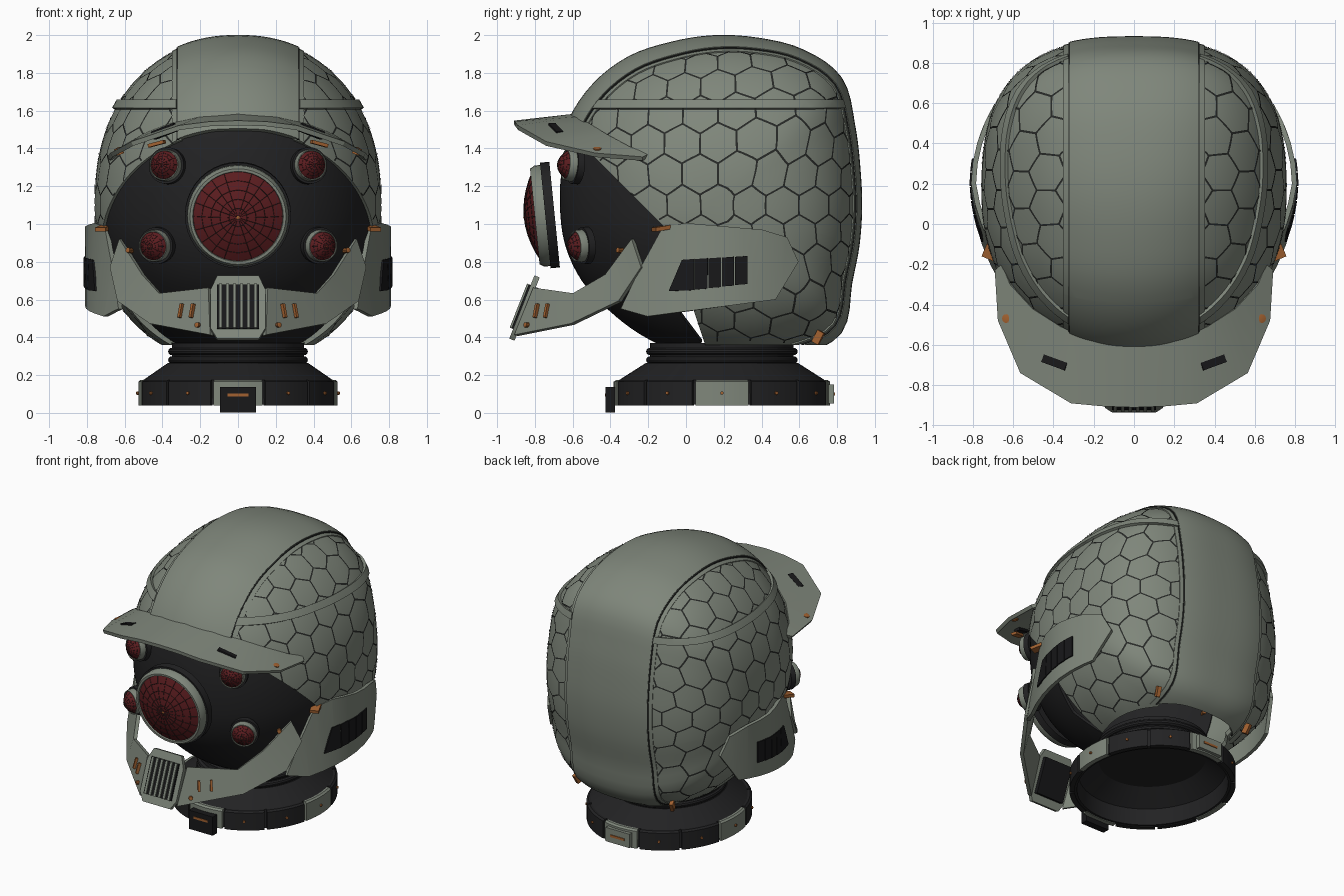
import bpy, bmesh, math
from mathutils import Vector, Matrix, Euler

if "Cube" in bpy.data.objects:
    bpy.data.objects.remove(bpy.data.objects["Cube"])


def material(name, *rgb):
    m = bpy.data.materials.new(name)
    m.use_nodes = True
    m.diffuse_color = (*rgb, 1)
    m.node_tree.nodes["Principled BSDF"].inputs["Base Color"].default_value = (*rgb, 1)
    return m


GREY = material("sage_grey", .213, .241, .198)
DARK = material("charcoal", .016, .016, .017)
BLACK = material("vent_black", .009, .009, .01)
RED = material("lens_red", .105, .012, .014)
COPPER = material("copper", .36, .12, .03)
GROOVE = material("groove_grey", .02, .022, .02)
parts = []


def finish(name, bm, mat, thick=0, mirror=False, offset=0.0):
    mesh = bpy.data.meshes.new(name)
    bm.to_mesh(mesh)
    bm.free()
    mesh.materials.append(mat)
    ob = bpy.data.objects.new(name, mesh)
    bpy.context.collection.objects.link(ob)
    if mirror:
        ob.modifiers.new("mirror", "MIRROR").merge_threshold = .001
    if thick:
        mod = ob.modifiers.new("thickness", "SOLIDIFY")
        mod.thickness, mod.offset = thick, offset
    parts.append(ob)
    return ob


def box(name, mat, loc, size, rot=(0, 0, 0), mirror=False):
    bm = bmesh.new()
    bmesh.ops.create_cube(bm, size=1)
    bm.transform(Matrix.LocRotScale(Vector(loc), Euler(rot), Vector(size)))
    return finish(name, bm, mat, mirror=mirror)


def lathe(name, mat, profile, loc, normal=(0, 0, 1), segs=32, mirror=False, sy=1):
    # Revolve (radius, height) points about an axis placed at loc
    bm = bmesh.new()
    vs = [bm.verts.new((r, 0, h)) for r, h in profile]
    es = [bm.edges.new(p) for p in zip(vs, vs[1:])]
    bmesh.ops.spin(bm, geom=vs + es, axis=(0, 0, 1), cent=(0, 0, 0),
                   angle=math.tau, steps=segs, use_duplicate=False)
    bmesh.ops.remove_doubles(bm, verts=bm.verts, dist=.0005)
    bmesh.ops.recalc_face_normals(bm, faces=bm.faces)
    quat = Vector(normal).to_track_quat("Z", "Y")
    bm.transform(Matrix.LocRotScale(Vector(loc), quat, Vector((1, sy, 1))))
    return finish(name, bm, mat, mirror=mirror)


def sheet(name, mat, row_a, row_b, thick):
    # Mirrored plate of quads between two edges
    bm = bmesh.new()
    a, b = ([bm.verts.new(p) for p in row] for row in (row_a, row_b))
    for i in range(len(a) - 1):
        bm.faces.new((a[i], a[i + 1], b[i + 1], b[i]))
    bmesh.ops.recalc_face_normals(bm, faces=bm.faces)
    return finish(name, bm, mat, thick, True)


# Head form: side profile radii every 15 degrees, from the front going up
RADII = [.85, .865, .895, .91, .91, .895, .9, .917, .95, .955, .86, .8,
         .783, .797, .842, .955, .92, .88, .84, .83, .82, .82, .84, .85]
CENTRE, WIDTH, MEAN = Vector((0, .15, 1.1)), .772, .85


def radius(theta):
    t = math.degrees(theta) / 15 % 24
    i, f = int(t), t % 1
    a, b, c, d = (RADII[(i + k) % 24] for k in (-1, 0, 1, 2))
    return b + f * (c - a + f * (2 * a - 5 * b + 4 * c - d + f * (3 * (b - c) + d - a))) / 2


def head_point(psi, theta, k=1.0):
    # Round at the front and top, squarer at the back
    front = math.cos(theta)
    power = 2.18 - .33 * front + .2 * front * front
    c, s = math.cos(psi), math.sin(psi)
    t = (abs(c / WIDTH) ** power + abs(s / MEAN) ** power) ** (-1 / power)
    r = t * s / MEAN * radius(theta)
    return CENTRE + k * Vector((t * c, -r * front, r * math.sin(theta)))


def in_opening(p):
    below_brow = p.z < 1.5 - .41 * (p.y + .63)
    ahead = p.y + p.z < .87 and p.y < -.1 + .33 * (.97 - p.z)
    return below_brow and ahead


def skin(name, mat, k, keep, cuts, thick):
    # Patch of the head form, trimmed by planes and a rule
    bm = bmesh.new()
    n, m = 96, 64
    rings = [[bm.verts.new(head_point(math.pi * j / m, math.tau * i / n, k)) for i in range(n)]
             for j in range(1, m)]
    for a, b in zip(rings, rings[1:]):
        for i in range(n):
            bm.faces.new((a[i], a[i - 1], b[i - 1], b[i]))
    bm.faces.new(rings[0])
    bm.faces.new(rings[-1])
    bmesh.ops.recalc_face_normals(bm, faces=bm.faces)
    for co, no in cuts:
        bmesh.ops.bisect_plane(bm, geom=bm.verts[:] + bm.edges[:] + bm.faces[:],
                               plane_co=co, plane_no=no)
    gone = [f for f in bm.faces if not keep(f.calc_center_median())]
    bmesh.ops.delete(bm, geom=gone, context="FACES")
    return finish(name, bm, mat, thick, offset=-1)


def at_x(*xs):
    return [((s * x, 0, 0), (1, 0, 0)) for x in xs for s in (-1, 1)]


def at_z(*zs):
    return [((0, 0, z), (0, 0, 1)) for z in zs]


FACE = [((0, -.63, 1.5), (0, .41, 1)), ((0, -.1, .97), (0, 1, 1)),
        ((0, -.1, .97), (0, 1, .33))] + at_z(.36)
solid = lambda p: p.z > .36 and not in_opening(p)
skin("side_shells", GREY, .982, lambda p: solid(p) and abs(p.x) > .3, FACE + at_x(.3), .03)
skin("centre_band", GREY, 1, lambda p: solid(p) and abs(p.x) < .32, FACE + at_x(.32), .04)
skin("band_seams", GROOVE, .996, lambda p: solid(p) and .315 < abs(p.x) < .326,
     FACE + at_x(.315, .326), .02)
skin("panel_rims", GREY, .99, lambda p: solid(p) and .326 < abs(p.x) < .35,
     FACE + at_x(.326, .35), .02)
skin("side_ridges", GREY, 1.003, lambda p: abs(p.x) > .328 and 1.615 < p.z < 1.66,
     at_x(.328) + at_z(1.615, 1.66), .03)
skin("face_mask", DARK, .962,
     lambda p: (p.y < -.03 or p.y + .75 * p.z < .36) and .37 < p.z < 1.56,
     [((0, -.03, 0), (0, 1, 0)), ((0, .36, 0), (0, 1, .75))] + at_z(.37, 1.56), .02)

# Hexagonal grooves on both side shells
bm = bmesh.new()
W, STEPS = .2, 4
R = W / math.sqrt(3)


def hex_map(q):
    return head_point(q.length / MEAN, math.atan2(q.y, -q.x), .986)


for j in range(-9, 10):
    for i in range(-9, 10):
        mid = Vector(((i + j % 2 / 2) * W + .02, j * R * 1.5))
        ring = [mid + R * Vector((math.cos(a), math.sin(a)))
                for a in (math.pi / 2 + k * math.pi / 3 for k in range(4))]
        for a, b in zip(ring, ring[1:]):
            side = Vector((a.y - b.y, b.x - a.x)).normalized() * .0052
            for s in range(STEPS):
                p, q = a.lerp(b, s / STEPS), a.lerp(b, (s + 1) / STEPS)
                c = hex_map((p + q) / 2)
                if q.length / MEAN < 1.5 and c.x > .345 and c.z > .375 and not in_opening(c):
                    bm.faces.new([bm.verts.new(hex_map(v)) for v in
                                  (p - side, q - side, q + side, p + side)])
finish("hex_grooves", bm, GROOVE, mirror=True)

# Brim with slots, bolts and under-clips
sheet("brim", GREY,
      [(0, -.6, 1.57), (.2, -.575, 1.555), (.36, -.51, 1.52), (.5, -.42, 1.465),
       (.61, -.3, 1.4), (.65, -.2, 1.36)],
      [(0, -.91, 1.535), (.15, -.905, 1.53), (.31, -.89, 1.51), (.56, -.74, 1.425),
       (.67, -.48, 1.365), (.685, -.23, 1.345)], .025)
box("brim_slots", BLACK, (.39, -.69, 1.49), (.13, .04, .045), (0, .35, .35), True)
lathe("brim_bolts", COPPER, [(0, .02), (.022, .016), (.022, -.02), (0, -.02)],
      (.63, -.47, 1.387), (.35, 0, 1), 12, True)
box("brim_clips", COPPER, (.43, -.68, 1.425), (.09, .04, .018), (0, .25, .3), True)


# Cheek plates and vents, bent around the head
def cheek(name, mat, outline, out, thick):
    bm = bmesh.new()
    bm.faces.new([bm.verts.new((0, y, z)) for y, z in outline])
    for k in range(-3, 6):
        bmesh.ops.bisect_plane(bm, geom=bm.verts[:] + bm.edges[:] + bm.faces[:],
                               plane_co=(0, k / 10, 0), plane_no=(0, 1, 0))
    for v in bm.verts:
        bend = .6 if v.co.y < .2 else .75
        lean = .3 * max(0, .2 - v.co.y) * max(0, v.co.z - .55)
        v.co.x = .797 + out - lean - bend * (v.co.y - .2) ** 2
    finish(name, bm, mat, thick, True)


cheek("cheek_plates", GREY, [(-.34, .55), (-.24, .76), (-.12, .98), (0, 1.005), (.4, .97),
                             (.53, .93), (.59, .8), (.47, .6), (-.2, .51)], 0, .025)
for k in range(5):
    y = -.02 + k * .07
    slope = .07 if k == 0 else 0
    cheek("cheek_vent", BLACK, [(y - slope, .645 + k * .008), (y + .065, .65 + k * .008),
                                (y + .065, .815 + k * .004), (y, .81 + k * .004)], .014, .012)
box("cheek_clips", COPPER, (.71, -.125, .978), (.06, .1, .022), (.15, 0, .4), True)

# Mouth guard arms with bars and bolts
sheet("guard_arms", GREY,
      [(.62, -.28, .92), (.5, -.42, .73), (.41, -.59, .63), (.15, -.8, .66)],
      [(.67, -.23, .77), (.63, -.35, .59), (.46, -.6, .47), (.14, -.9, .41)], .025)
for x, y in ((.24, -.79), (.3, -.735)):
    box("guard_bar", COPPER, (x, y, .54), (.016, .03, .075), (-.25, 0, .75), True)
for loc in ((.21, -.84, .465), (.575, -.35, .86)):
    lathe("guard_bolt", COPPER, [(0, .02), (.014, .016), (.014, -.02)], loc, (.6, -.8, .1), 10, True)


# Slanted mouth vent
def slant(x, h, d=0):
    return (x, -.855 + .37 * h - .93 * d, .555 + .93 * h + .37 * d)


TILT = (-.375, 0, 0)
xs = ((.11, .18), (.145, .1), (.145, -.12), (.11, -.18))
sheet("mouth_frame", GREY, [slant(0, h) for x, h in xs], [slant(x, h) for x, h in xs], .03)
box("mouth_filter", BLACK, slant(0, 0, -.01), (.22, .07, .25), TILT)
for k in range(6):
    box("mouth_slat", GREY, slant((k - 2.5) * .037, 0, .025), (.018, .02, .25), TILT)


# Lenses: housing, rim, domed glass and fine web lines
def lens(name, loc, normal, r, depth, wide, segs, line, mirror):
    loc, n = Vector(loc), Vector(normal).normalized()
    lathe(name + "_housing", DARK, [(0, -depth * .8), (r * wide, -depth * .8), (r * wide, 0),
                                    (0, 0)], loc, n, 40, mirror)
    lathe(name + "_rim", GREY, [(r * 1.12, 0), (r * 1.12, depth * .5), (r * 1.06, depth * .9),
                                (r, depth * .9), (r * .97, depth * .5)], loc, n, 40, mirror)
    dome = [(r * t / 5, depth * (.72 + 1.1 * (1 - t * t / 25))) for t in range(6)]
    lathe(name + "_glass", RED, dome, loc, n, segs, mirror)
    web = lathe(name + "_web", GROOVE, dome, loc, n, segs, mirror)
    mod = web.modifiers.new("web", "WIREFRAME")
    mod.thickness, mod.use_even_offset = line, False
    lathe(name + "_pin", COPPER, [(0, depth * 1.9), (r * .04, depth * 1.82)], loc, n, 8, mirror)


lens("main_lens", (0, -.745, 1.045), (0, -1, -.1), .24, .062, 1.17, 20, .003, False)
lens("upper_lens", (.38, -.6, 1.31), (.3, -.9, .08), .076, .046, 1.28, 12, .0015, True)
lens("lower_lens", (.435, -.55, .885), (.38, -.88, -.05), .076, .046, 1.28, 12, .0015, True)

# Neck collar with rings and segmented base
NECK, SY = (0, .19, 0), 1.085
lathe("neck_collar", DARK, [(0, .37), (.35, .37), (.35, .26), (.37, .265), (.5, .175), (.51, .045),
                            (.48, .045), (.47, .16), (.34, .25), (0, .25)], NECK, segs=64, sy=SY)
for z in (.325, .28):
    ring = [(.35 + .02 * math.cos(a), z + .02 * math.sin(a))
            for a in (math.tau * k / 10 for k in range(11))]
    lathe("neck_ring", DARK, ring, NECK, segs=64, sy=SY)


def around(angle, r, z):
    return (r * math.sin(angle), NECK[1] - SY * r * math.cos(angle), z)


for k in range(12):
    mid = k * math.tau / 12
    bm = bmesh.new()
    cols = []
    for s in range(7):
        a = mid + math.radians((s - 3) * 4.7)
        cols.append([bm.verts.new(around(a, r, z)) for r, z in
                     ((.495, .04), (.528, .04), (.528, .165), (.515, .175), (.495, .175))])
    for a, b in zip(cols, cols[1:]):
        for i in range(5):
            bm.faces.new((a[i], a[i - 1], b[i - 1], b[i]))
    bm.faces.new(cols[0])
    bm.faces.new(cols[-1])
    bmesh.ops.recalc_face_normals(bm, faces=bm.faces)
    finish("collar_block", bm, GREY if k % 3 == 0 else DARK)
    out = (math.sin(mid), -math.cos(mid), 0)
    lathe("collar_screw", COPPER, [(0, .012), (.009, .01), (.009, -.01)],
          around(mid, .528, .105), out, 8)
box("front_buckle", BLACK, (0, -.4, .07), (.19, .05, .135))
box("buckle_bar", COPPER, (0, -.425, .095), (.11, .008, .016))
box("rear_buckle", GREY, (0, .768, .1), (.19, .03, .1))
box("rear_bar", COPPER, (0, .784, .1), (.11, .008, .016))
box("rear_clips", COPPER, (.38, .7, .4), (.025, .04, .07), (-.5, 0, -.3), True)

# Apply modifiers and shade
bpy.ops.object.select_all(action="DESELECT")
for ob in parts:
    ob.select_set(True)
bpy.context.view_layer.objects.active = parts[0]
bpy.ops.object.convert(target="MESH")
bpy.ops.object.shade_smooth_by_angle(angle=math.radians(32))
